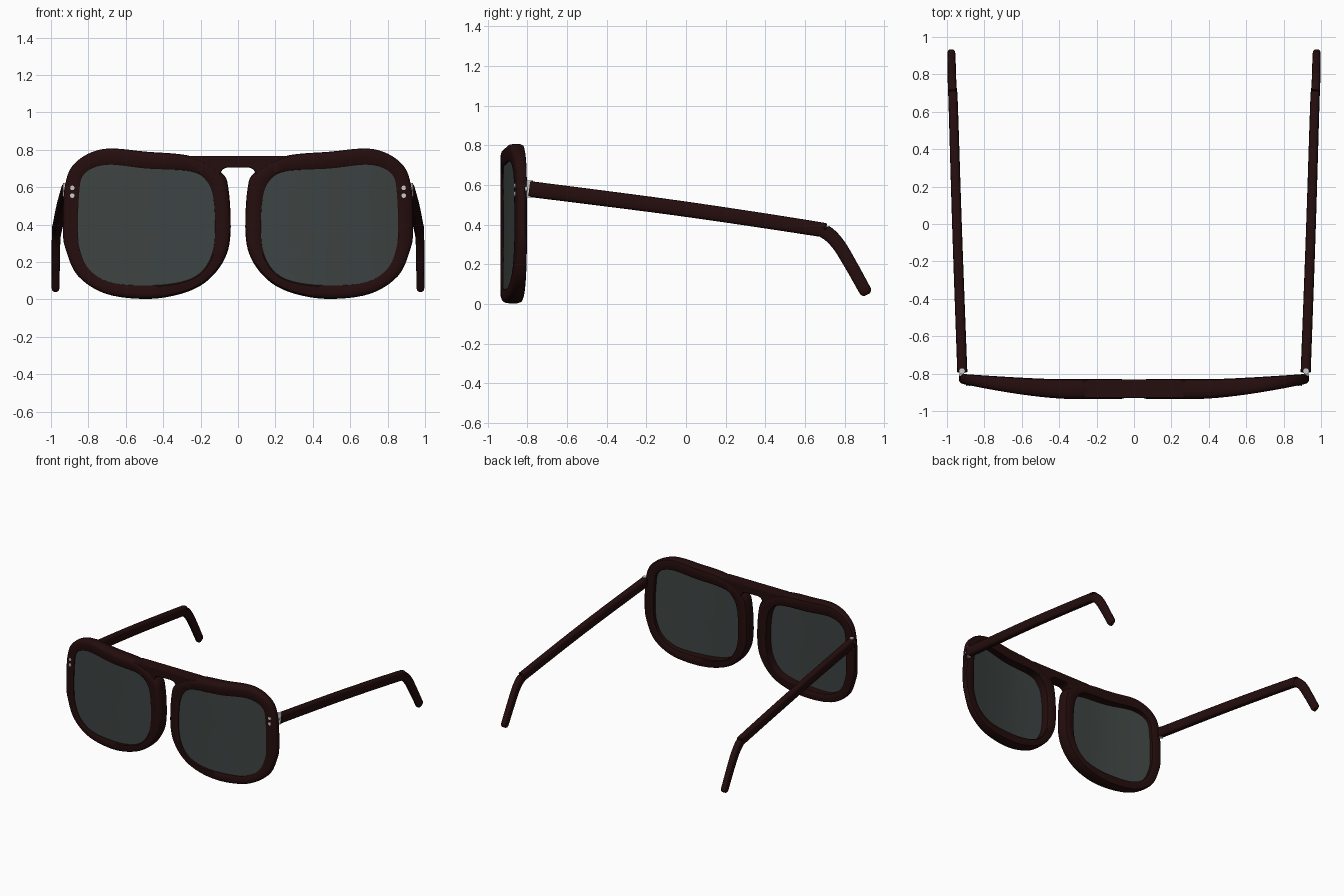
import bpy, bmesh, math
from mathutils import Vector

cube = bpy.data.objects.get("Cube")
if cube:
    bpy.data.objects.remove(cube, do_unlink=True)


def material(name, color):
    m = bpy.data.materials.new(name)
    m.use_nodes = True
    m.diffuse_color = (*color, 1)
    m.node_tree.nodes["Principled BSDF"].inputs["Base Color"].default_value = (*color, 1)
    return m


BROWN = material("dark brown plastic", (0.018, 0.004, 0.004))
GREY = material("smoked grey lens", (0.047, 0.058, 0.056))
SILVER = material("silver metal", (0.6, 0.6, 0.6))


def finish(name, bm, mat, angle=40):
    bmesh.ops.recalc_face_normals(bm, faces=bm.faces)
    mesh = bpy.data.meshes.new(name)
    bm.to_mesh(mesh)
    bm.free()
    mesh.materials.append(mat)
    ob = bpy.data.objects.new(name, mesh)
    bpy.context.collection.objects.link(ob)
    bpy.ops.object.select_all(action="DESELECT")
    ob.select_set(True)
    bpy.context.view_layer.objects.active = ob
    bpy.ops.object.shade_smooth_by_angle(angle=math.radians(angle))
    return ob


def spline(points, steps, closed=True):
    """Catmull-Rom curve through the points."""
    pts = [Vector(p) for p in points]
    n = len(pts)
    get = (lambda i: pts[i % n]) if closed else (lambda i: pts[max(0, min(n - 1, i))])
    out = []
    for i in range(n if closed else n - 1):
        a, b, c, d = (get(i + k) for k in (-1, 0, 1, 2))
        for s in range(steps):
            t = s / steps
            out.append(0.5 * (2 * b + (c - a) * t + (2 * a - 5 * b + 4 * c - d) * t * t
                              + (3 * b - a - 3 * c + d) * t ** 3))
    if not closed:
        out.append(pts[-1])
    return out


def loft(bm, loops, wrap=False):
    """Skin quads between closed loops of equal length."""
    rings = [[bm.verts.new(p) for p in loop] for loop in loops]
    pairs = list(zip(rings, rings[1:])) + ([(rings[-1], rings[0])] if wrap else [])
    for a, b in pairs:
        for i in range(len(a)):
            j = (i + 1) % len(a)
            bm.faces.new((a[i], a[j], b[j], b[i]))
    return rings


# Wrap curve of the face of the frame
def front_y(x):
    return -0.935 + 0.085 * max(0, (abs(x) - 0.35) / 0.59) ** 1.5


def back_y(x):
    return -0.83 + 0.03 * max(0, (abs(x) - 0.4) / 0.54) ** 1.3


OUTER = spline([(.936, .37), (.925, .61), (.866, .735), (.717, .805), (.49, .79), (.245, .765),
                (.09, .68), (.05, .585), (.04, .35), (.075, .21), (.17, .095), (.305, .03),
                (.49, .003), (.705, .03), (.855, .125), (.92, .265)], 6)
INNER = spline([(.855, .37), (.85, .56), (.823, .67), (.705, .72), (.49, .70), (.25, .685),
                (.165, .63), (.13, .53), (.123, .345), (.145, .225), (.21, .135), (.32, .09),
                (.49, .075), (.68, .09), (.795, .16), (.845, .265)], 6)
# Rim section: across from outside to inside, and front to back
SECTION = [(0, .35), (.04, .15), (.15, .04), (.35, 0), (.9, 0), (1, .06),
           (1, .94), (.9, 1), (.3, 1), (.1, .95), (0, .75)]


def rim(side, name):
    bm = bmesh.new()
    loops = []
    for u, v in SECTION:
        loop = []
        for o, i in zip(OUTER, INNER):
            p = o.lerp(i, u)
            f, b = front_y(p.x), back_y(p.x)
            loop.append((side * p.x, f + (b - f) * v, p.y))
        loops.append(loop)
    loft(bm, loops, wrap=True)
    finish(name, bm, BROWN)


def lens(side, name):
    bm = bmesh.new()
    centre = Vector((.49, .39))
    scales = (.02, .25, .5, .75, 1.01)
    loops = []
    for offset, order in ((.012, scales), (.032, scales[::-1])):
        for s in order:
            pts = [centre + (p - centre) * s for p in INNER]
            loops.append([(side * p.x, front_y(p.x) + offset, p.y) for p in pts])
    rings = loft(bm, loops)
    bm.faces.new(rings[0])
    bm.faces.new(rings[-1])
    finish(name, bm, GREY)


def temple(side, name):
    path = spline([(.918, -.79, .58), (.945, -.05, .485), (.966, .62, .385), (.97, .70, .365),
                   (.973, .765, .305), (.974, .83, .2), (.976, .905, .065)], 6, closed=False)
    bm = bmesh.new()
    loops = []
    last = len(path) - 1
    for k, p in enumerate(path):
        d = (path[min(k + 1, last)] - path[max(k - 1, 0)]).normalized()
        across = d.cross(Vector((0, 0, 1))).normalized()
        up = across.cross(d)
        t = k / last
        w, h = .027 - .006 * t, .040 - .009 * t
        stations = [(0, 1)] if k < last else [(0, 1), (.012, .85), (.02, .5)]
        for ahead, size in stations:
            loop = []
            for q in range(16):
                a = q * math.tau / 16
                c, s = math.cos(a), math.sin(a)
                x = math.copysign(abs(c) ** .6, c) * w * size
                z = math.copysign(abs(s) ** .6, s) * h * size
                v = p + d * ahead + across * x + up * z
                loop.append((side * v.x, v.y, v.z))
            loops.append(loop)
    rings = loft(bm, loops)
    bm.faces.new(rings[0])
    bm.faces.new(rings[-1])
    finish(name, bm, BROWN)


def pin(name, location, radius, depth, rotation=(0, 0, 0)):
    bpy.ops.mesh.primitive_cylinder_add(vertices=16, radius=radius, depth=depth,
                                        location=location, rotation=rotation)
    ob = bpy.context.object
    ob.name = name
    ob.data.materials.append(SILVER)
    bpy.ops.object.shade_smooth_by_angle(angle=math.radians(40))


for side, label in ((1, "left"), (-1, "right")):
    rim(side, label + "_rim")
    lens(side, label + "_lens")
    temple(side, label + "_temple")
    # Hinge and the two rivets on the face of the rim
    pin(label + "_hinge", (side * .92, -.788, .58), .016, .085)
    pin(label + "_hinge_plate", (side * .92, -.797, .58), .012, .03, (math.pi / 2, 0, 0))
    for n, z in enumerate((.555, .597)):
        pin(f"{label}_rivet_{n + 1}", (side * .886, front_y(.886) + .002, z), .012, .014,
            (math.pi / 2, 0, 0))

# Bridge with a keyhole underside
half = [(.27, .767), (.27, .70), (.16, .665), (.10, .66), (.092, .68), (.08, .698), (.055, .706)]
outline = half + [(-x, z) for x, z in reversed(half)]
bm = bmesh.new()
face = bm.faces.new([bm.verts.new((x, -.93, z)) for x, z in outline])
extruded = bmesh.ops.extrude_face_region(bm, geom=[face])
bmesh.ops.translate(bm, vec=(0, .098, 0),
                    verts=[g for g in extruded["geom"] if isinstance(g, bmesh.types.BMVert)])
bridge = finish("bridge", bm, BROWN)
bevel = bridge.modifiers.new("soft edges", "BEVEL")
bevel.width = .006
bevel.segments = 2
